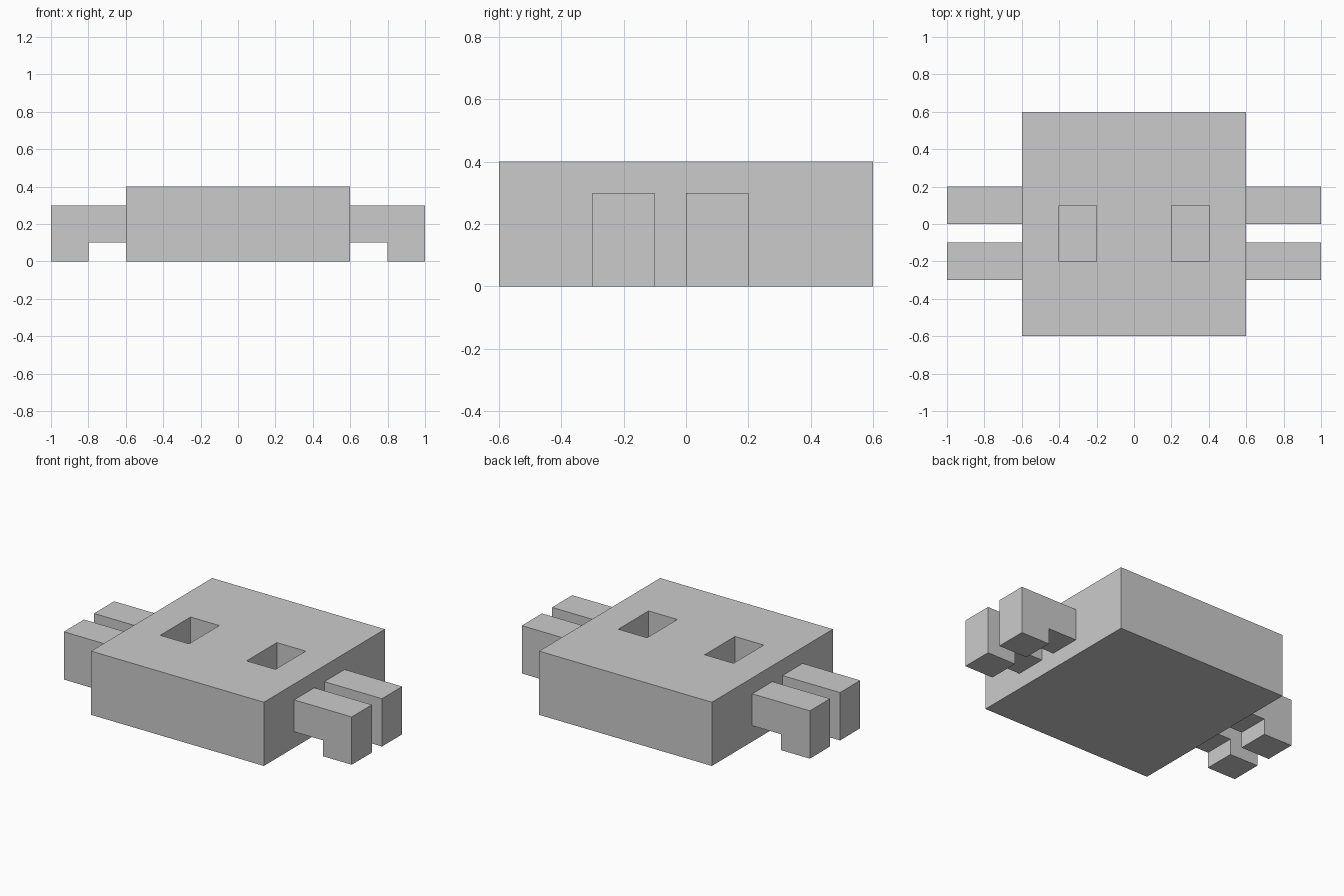
import bpy
import bmesh
from mathutils import Vector

if "Cube" in bpy.data.objects:
    bpy.data.objects.remove(bpy.data.objects["Cube"])


def prism(name, profile, direction):
    """Extrude a flat outline along a direction into a closed solid."""
    bm = bmesh.new()
    face = bm.faces.new([bm.verts.new(p) for p in profile])
    out = bmesh.ops.extrude_face_region(bm, geom=[face])
    verts = [g for g in out["geom"] if isinstance(g, bmesh.types.BMVert)]
    bmesh.ops.translate(bm, verts=verts, vec=Vector(direction))
    bmesh.ops.recalc_face_normals(bm, faces=bm.faces)
    mesh = bpy.data.meshes.new(name)
    bm.to_mesh(mesh)
    bm.free()
    obj = bpy.data.objects.new(name, mesh)
    bpy.context.collection.objects.link(obj)
    return obj


def box(name, x0, x1, y0, y1, z0, z1):
    base = [(x0, y0, z0), (x1, y0, z0), (x1, y1, z0), (x0, y1, z0)]
    return prism(name, base, (0, 0, z1 - z0))


def mirror_x(obj):
    obj.modifiers.new("mirror", 'MIRROR').use_axis = (True, False, False)


# Square body slab
body = box("body", -0.6, 0.6, -0.6, 0.6, 0.0, 0.4)

# Two rectangular eye sockets sunk into the top
cutter = box("eye_socket_cutter", 0.2, 0.4, -0.2, 0.1, 0.2, 0.5)
mirror_x(cutter)
cutter.hide_render = True
cutter.display_type = 'WIRE'
cut = body.modifiers.new("eye_sockets", 'BOOLEAN')
cut.operation = 'DIFFERENCE'
cut.solver = 'EXACT'
cut.object = cutter

# Two bent legs per side, each an L-shaped outline with a foot at the tip
leg_outline = [(0.6, 0.1), (0.8, 0.1), (0.8, 0.0),
               (1.0, 0.0), (1.0, 0.3), (0.6, 0.3)]
for name, y in (("front_leg", -0.3), ("back_leg", 0.0)):
    leg = prism(name, [(x, y, z) for x, z in leg_outline], (0, 0.2, 0))
    mirror_x(leg)
